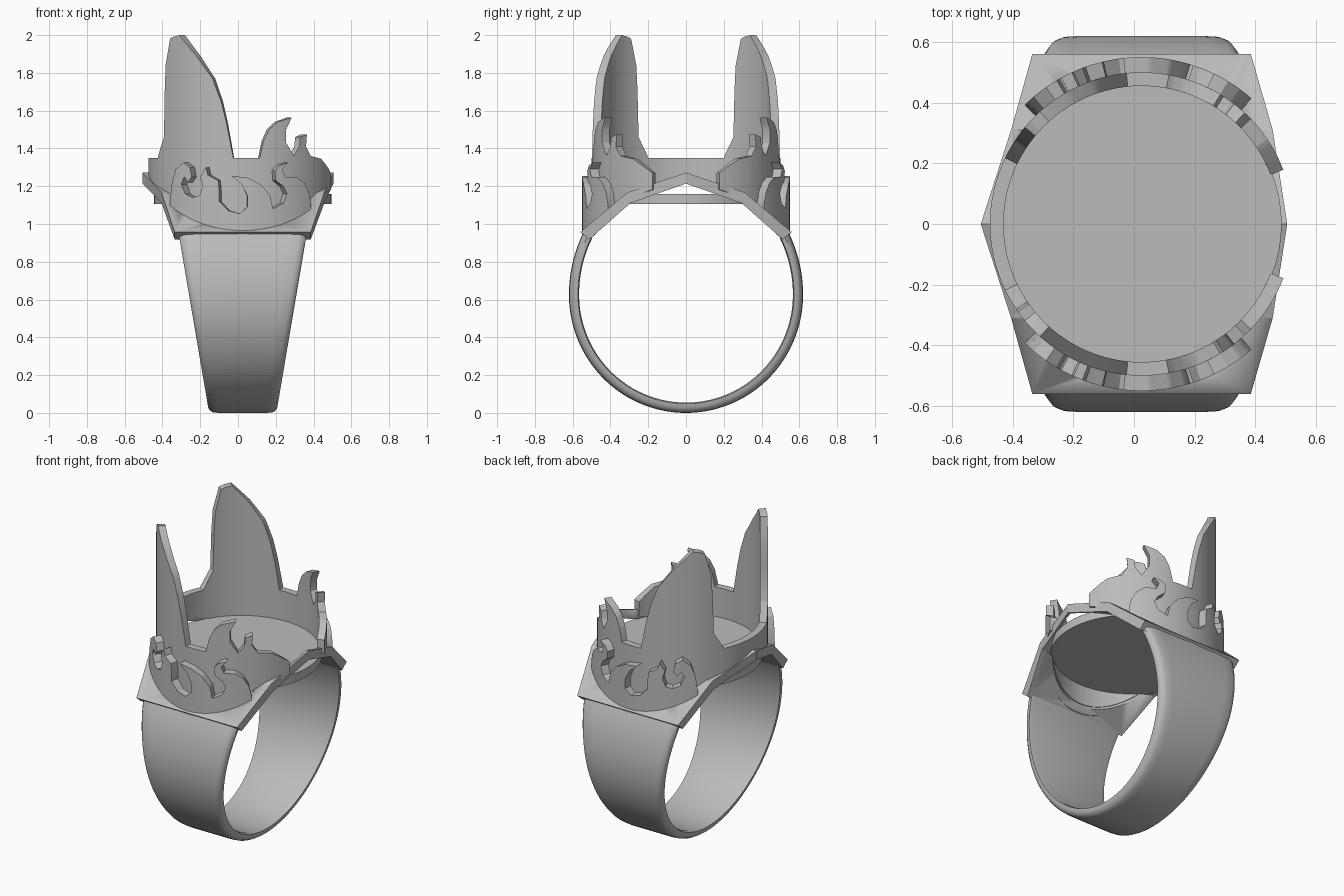
import bpy, bmesh, math
from mathutils import Vector

if "Cube" in bpy.data.objects:
    bpy.data.objects.remove(bpy.data.objects["Cube"])

CENTER_X = 0.025

metal = bpy.data.materials.new("grey_metal")
metal.use_nodes = True
metal.diffuse_color = (0.5, 0.5, 0.5, 1)
metal.node_tree.nodes["Principled BSDF"].inputs["Base Color"].default_value = (0.5, 0.5, 0.5, 1)


def finish(name, bm, angle=30):
    """Turn a bmesh into a shaded object with the metal colour."""
    bmesh.ops.recalc_face_normals(bm, faces=bm.faces)
    mesh = bpy.data.meshes.new(name)
    bm.to_mesh(mesh)
    bm.free()
    obj = bpy.data.objects.new(name, mesh)
    bpy.context.collection.objects.link(obj)
    mesh.materials.append(metal)
    bpy.ops.object.select_all(action="DESELECT")
    obj.select_set(True)
    bpy.context.view_layer.objects.active = obj
    bpy.ops.object.shade_smooth_by_angle(angle=math.radians(angle))
    return obj


def loft(name, sections, angle=30):
    """Skin a row of closed cross-sections and cap both ends."""
    bm = bmesh.new()
    rows = [[bm.verts.new(p) for p in section] for section in sections]
    for a, b in zip(rows, rows[1:]):
        for i in range(len(a)):
            j = (i + 1) % len(a)
            bm.faces.new((a[i], a[j], b[j], b[i]))
    bm.faces.new(rows[0])
    bm.faces.new(rows[-1])
    return finish(name, bm, angle)


def cylinder(name, radius, low, high):
    bm = bmesh.new()
    bmesh.ops.create_cone(bm, cap_ends=True, segments=64, radius1=radius,
                          radius2=radius, depth=high - low)
    bmesh.ops.translate(bm, verts=bm.verts, vec=(CENTER_X, 0, (low + high) / 2))
    return finish(name, bm)


# Finger band, widening towards the top
def band_section(angle):
    points = []
    half = [(1, 0.572), (1, 0.592), (0.96, 0.608), (0.88, 0.617), (0.7, 0.62)]
    inner = [(-0.9, 0.566), (0.9, 0.566)]
    ring = half + [(-u, r) for u, r in reversed(half)] + inner
    stretch = 1.1 if math.sin(angle) > 0 else 1.01
    for u, r in ring:
        z = 0.626 + r * stretch * math.sin(angle)
        width = 0.178 + 0.17 * max(z, 0)
        points.append((CENTER_X + u * width, r * math.cos(angle), z))
    return points


START, STEPS = math.radians(29), 72
SWEEP = math.pi + 2 * START
loft("finger_band", [band_section(START - SWEEP * i / STEPS) for i in range(STEPS + 1)], 40)

# Folded plate with a round opening: y, left x, right x, top z, lower y, lower z
stations = [(0.56, -0.335, 0.385, 0.957, 0.512, 0.918),
            (0.31, -0.405, 0.457, 1.167, 0.295, 1.11),
            (0, -0.505, 0.505, 1.272, 0, 1.214)]


def plate_section(station, side):
    y, left, right, top, low_y, low = station
    return [(left, side * y, top), (right, side * y, top),
            (right, side * low_y, low), (left, side * low_y, low)]


plate = loft("folded_plate", [plate_section(s, -1) for s in stations]
             + [plate_section(s, 1) for s in stations[-2::-1]], 10)
cutter = cylinder("plate_cutter", 0.46, 0.8, 1.5)
cutter.hide_render = True
hole = plate.modifiers.new("opening", "BOOLEAN")
hole.operation = "DIFFERENCE"
hole.solver = "EXACT"
hole.object = cutter
bpy.context.view_layer.objects.active = plate
bpy.ops.object.modifier_apply(modifier="opening")
bpy.data.objects.remove(cutter)

# Round floor inside the crown
cylinder("crown_floor", 0.47, 1.105, 1.16)


def plate_height(y):
    y = abs(y)
    for outer, inner in zip(stations, stations[1:]):
        if y >= inner[0]:
            t = (y - inner[0]) / (outer[0] - inner[0])
            return inner[3] + t * (outer[3] - inner[3])


def curved_wall(name, outline, r_in, r_out, side):
    """Wrap an (x, z) upper outline round the crown and seat it on the plate."""
    def to_angle(x):
        return math.asin(max(-1, min(1, (x - CENTER_X) / r_out)))

    top = [(to_angle(x), z) for x, z in outline]
    first, last = top[0][0], top[-1][0]
    count = 24
    base = []
    for i in range(count + 1):
        a = last + (first - last) * i / count
        base.append((a, plate_height(r_out * math.cos(a)) - 0.03))
    bm = bmesh.new()
    bm.faces.new([bm.verts.new((a, z, 0)) for a, z in top + base])
    bmesh.ops.triangulate(bm, faces=bm.faces[:])
    for i in range(1, 48):
        a = first + (last - first) * i / 48
        bmesh.ops.bisect_plane(bm, geom=bm.verts[:] + bm.edges[:] + bm.faces[:],
                               plane_co=(a, 0, 0), plane_no=(1, 0, 0))
    grown = bmesh.ops.extrude_face_region(bm, geom=bm.faces[:], use_keep_orig=True)
    outside = {v for v in grown["geom"] if isinstance(v, bmesh.types.BMVert)}
    for v in bm.verts:
        r = r_out if v in outside else r_in
        a, z = v.co.x, v.co.y
        v.co = Vector((CENTER_X + r * math.sin(a), side * r * math.cos(a), z))
    finish(name, bm)


# Crown wall: low rim, tall spike, then two flame tips
crown_outline = [
    (-0.475, 1.35), (-0.425, 1.35), (-0.392, 1.46), (-0.388, 1.7), (-0.383, 1.84),
    (-0.36, 1.98), (-0.345, 1.99), (-0.31, 2), (-0.22, 1.89), (-0.135, 1.77),
    (-0.09, 1.65), (-0.06, 1.53), (-0.025, 1.35), (0.115, 1.35), (0.135, 1.44),
    (0.165, 1.5), (0.21, 1.54), (0.285, 1.565), (0.255, 1.5), (0.255, 1.43),
    (0.295, 1.36), (0.325, 1.41), (0.33, 1.46), (0.365, 1.475), (0.36, 1.41),
    (0.385, 1.36), (0.44, 1.345), (0.475, 1.3), (0.492, 1.27)]

# Raised band whose upper edge curls into small flames
flame_outline = [
    (-0.36, 1.12), (-0.35, 1.22), (-0.33, 1.29), (-0.29, 1.325), (-0.255, 1.3),
    (-0.245, 1.25), (-0.265, 1.22), (-0.285, 1.25), (-0.3, 1.21), (-0.28, 1.16),
    (-0.24, 1.14), (-0.205, 1.15), (-0.187, 1.2), (-0.2, 1.25), (-0.17, 1.3),
    (-0.16, 1.26), (-0.105, 1.23), (-0.1, 1.18), (-0.1, 1.12), (-0.05, 1.07),
    (0.01, 1.055), (0.05, 1.09), (0.05, 1.15), (0.02, 1.21), (-0.035, 1.255),
    (0.05, 1.245), (0.12, 1.21), (0.17, 1.15), (0.185, 1.08), (0.24, 1.11),
    (0.26, 1.16), (0.24, 1.2), (0.2, 1.23), (0.195, 1.28), (0.22, 1.31),
    (0.265, 1.325), (0.235, 1.29), (0.25, 1.25), (0.31, 1.25), (0.35, 1.22),
    (0.375, 1.17), (0.387, 1.11)]

for label, side in (("front", -1), ("back", 1)):
    curved_wall(label + "_crown_wall", crown_outline, 0.455, 0.5, side)
    curved_wall(label + "_flame_band", flame_outline, 0.49, 0.55, side)
